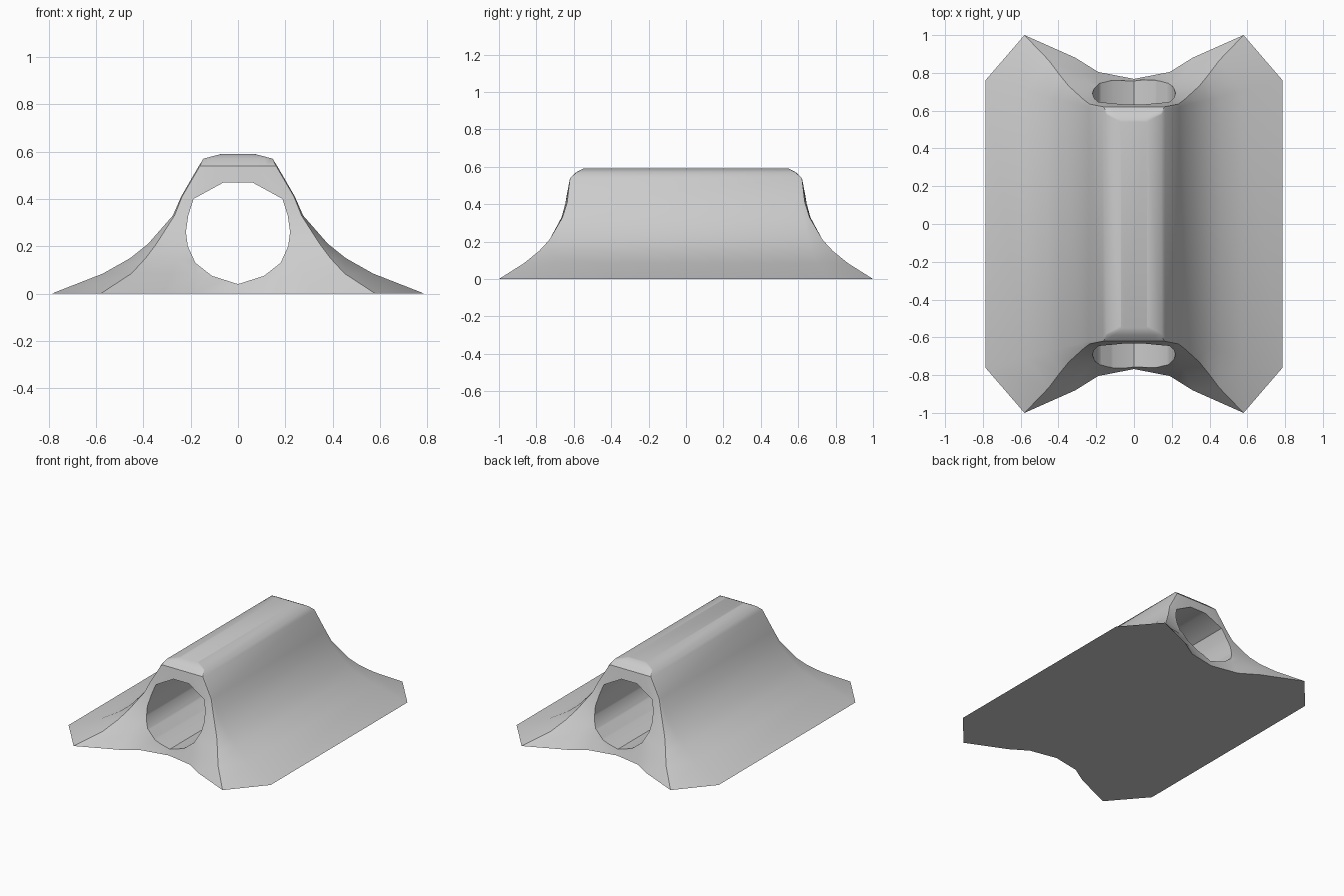
import bpy, bmesh, math

if "Cube" in bpy.data.objects:
    bpy.data.objects.remove(bpy.data.objects["Cube"])

# Height, then a quarter outline: side, corner, two face points, centre line
LEVELS = [
    (0.00,  [(.787, .76), (.58, 1.0), (.31, .88), (.19, .805), (0, .768)]),
    (0.085, [(.57, .71), (.45, .865), (.28, .80), (.18, .765), (0, .745)]),
    (0.15,  [(.455, .67), (.39, .785), (.25, .755), (.17, .735), (0, .722)]),
    (0.21,  [(.38, .655), (.345, .73), (.235, .713), (.16, .705), (0, .70)]),
    (0.33,  [(.275, .63), (.268, .66), (.22, .665), (.14, .665), (0, .665)]),
    (0.41,  [(.24, .62), (.236, .635), (.20, .643), (.12, .645), (0, .645)]),
    (0.54,  [(.165, .61), (.16, .62), (.12, .62), (.07, .62), (0, .62)]),
    (0.57,  [(.146, .58), (.143, .585), (.11, .588), (.07, .588), (0, .588)]),
    (0.59,  [(.07, .54), (.068, .55), (.05, .55), (.03, .55), (0, .55)]),
]
# Right half of the bore outline, bottom to top
BORE = [(0, .04), (.11, .075), (.18, .13), (.212, .20), (.22, .26),
        (.21, .33), (.188, .40), (.06, .47)]


def loft(name, rings):
    bm = bmesh.new()
    rows = [[bm.verts.new(p) for p in ring] for ring in rings]
    n = len(rows[0])
    for a, b in zip(rows, rows[1:]):
        for i in range(n):
            j = (i + 1) % n
            bm.faces.new((a[i], a[j], b[j], b[i]))
    bm.faces.new(rows[0][::-1])
    bm.faces.new(rows[-1])
    bmesh.ops.recalc_face_normals(bm, faces=bm.faces)
    mesh = bpy.data.meshes.new(name)
    bm.to_mesh(mesh)
    bm.free()
    ob = bpy.data.objects.new(name, mesh)
    bpy.context.collection.objects.link(ob)
    return ob


def full_ring(z, q):
    back = q + [(-x, y) for x, y in q[-2::-1]]
    front = [(x, -y) for x, y in back[::-1]]
    return [(x, y, z) for x, y in back + front]


# Flared ridge body
body = loft("ridge_body", [full_ring(z, q) for z, q in LEVELS])

# Through bore cutter
outline = BORE + [(-x, z) for x, z in BORE[:0:-1]]
cutter = loft("bore_cutter", [[(x, y, z) for x, z in outline] for y in (-1.3, 1.3)])
cutter.hide_render = True

mod = body.modifiers.new("bore", 'BOOLEAN')
mod.operation = 'DIFFERENCE'
mod.solver = 'EXACT'
mod.object = cutter
bpy.context.view_layer.objects.active = body
body.select_set(True)
bpy.ops.object.modifier_apply(modifier=mod.name)
bpy.data.objects.remove(cutter)

# Soft flares with crisp rims
bpy.ops.object.shade_smooth_by_angle(angle=math.radians(35))
